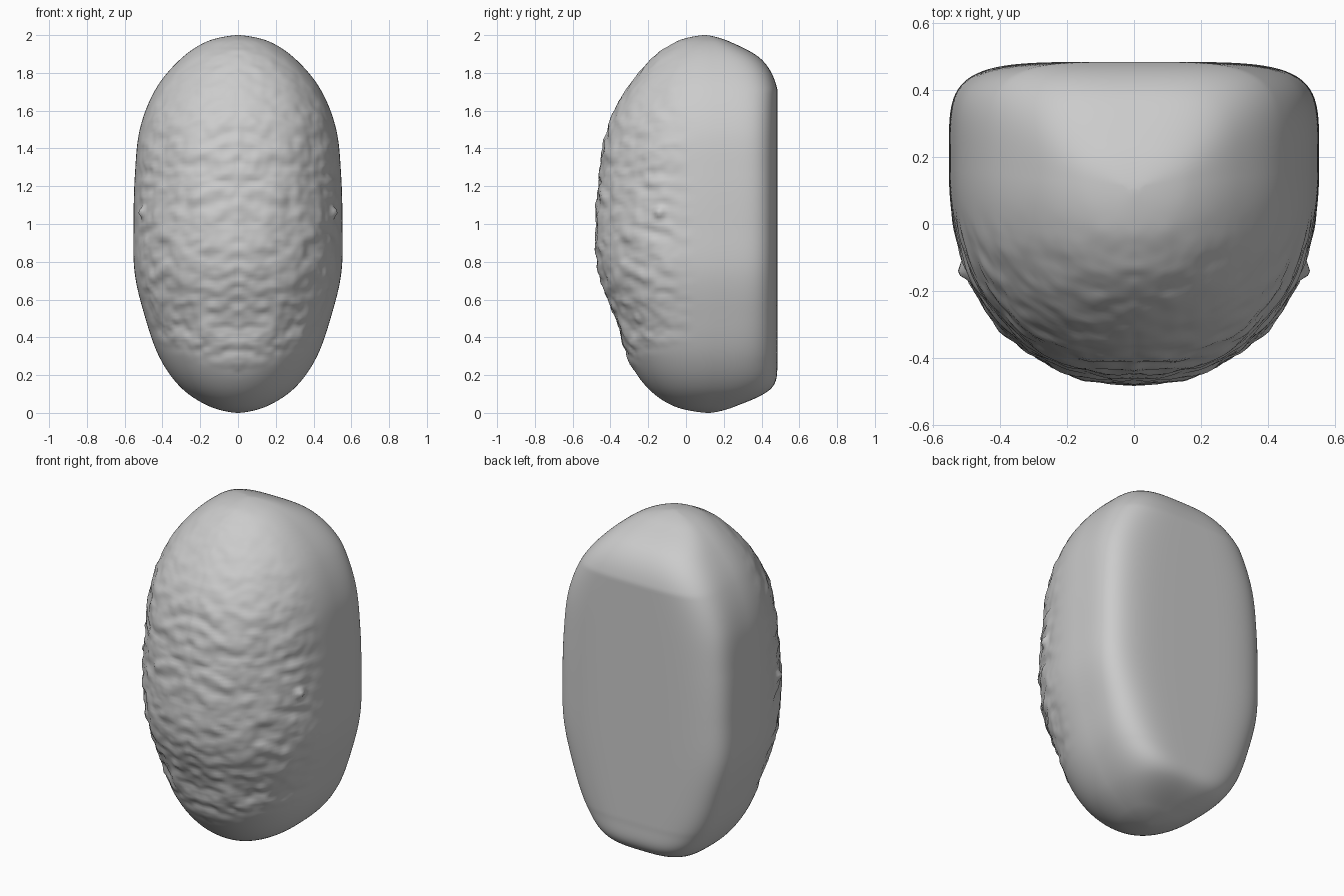
import bpy, bmesh, math
from mathutils import Vector, noise

if "Cube" in bpy.data.objects:
    bpy.data.objects.remove(bpy.data.objects["Cube"])

# Profiles sampled every 15 degrees from bottom pole to top pole (z = 1 - cos)
HALF_WIDTH = [0, .15, .302, .415, .49, .547, .553, .546, .52, .44, .312, .165, 0]
FRONT = [.12, -.06, -.205, -.31, -.375, -.46, -.48, -.46, -.42, -.32, -.19, -.05, .1]
BACK = [.12, .26, .455, .485, .485, .485, .485, .485, .485, .485, .405, .23, .1]
RINGS, SEGS = 170, 256


def sample(table, t):
    """Catmull-Rom lookup, t in 0..1."""
    f = t * (len(table) - 1)
    i = min(int(f), len(table) - 2)
    u = f - i
    p = [table[max(0, min(len(table) - 1, i + k))] for k in (-1, 0, 1, 2)]
    return 0.5 * (2 * p[1] + (p[2] - p[0]) * u
                  + (2 * p[0] - 5 * p[1] + 4 * p[2] - p[3]) * u * u
                  + (3 * p[1] - p[0] - 3 * p[2] + p[3]) * u ** 3)


def step(a, b, v):
    u = max(0.0, min(1.0, (v - a) / (b - a)))
    return u * u * (3 - 2 * u)


# Main body: rounded front, flat back with soft corners
bm = bmesh.new()
rings = []
for i in range(1, RINGS):
    t = i / RINGS
    z = 1 - math.cos(math.pi * t)
    w, f = sample(HALF_WIDTH, t), sample(FRONT, t)
    b = min(.485, sample(BACK, t))
    bulge = math.sin(math.pi * t)
    cy = max(f + .01, min(b - .01, .11 + .06 * bulge))
    ring = []
    for k in range(SEGS):
        a = 2 * math.pi * k / SEGS
        c, s = math.cos(a), math.sin(a)
        d, n = (b - cy, 2 + 3 * bulge) if s > 0 else (cy - f, 2 + .2 * bulge)
        r = (abs(c / w) ** n + abs(s / d) ** n) ** (-1 / n)
        ring.append(bm.verts.new((r * c, cy + r * s, z)))
    rings.append(ring)
for lo, hi in zip(rings, rings[1:]):
    for k in range(SEGS):
        j = (k + 1) % SEGS
        bm.faces.new((lo[k], lo[j], hi[j], hi[k]))
bottom = bm.verts.new((0, .12, 0))
top = bm.verts.new((0, .1, 2))
for k in range(SEGS):
    j = (k + 1) % SEGS
    bm.faces.new((bottom, rings[0][j], rings[0][k]))
    bm.faces.new((top, rings[-1][k], rings[-1][j]))
bm.normal_update()

# Mirrored ripples on the front and one small nub on each side
moves = []
for v in bm.verts:
    x, y, z = abs(v.co.x), v.co.y, v.co.z
    mask = step(.08, -.2, y) * step(.16, .3, z - .4 * x) * (1 - .6 * step(1.3, 1.8, z))
    ripple = noise.noise(Vector((x * 9, y * 9, z * 17 + x * 5)))
    ripple += .4 * noise.noise(Vector((x * 20 + 7, y * 20, z * 34)))
    gap = (Vector((x, y, z)) - Vector((.505, -.14, 1.06))).length
    nub = .028 * math.exp(-(gap / .028) ** 2)
    moves.append((v, v.normal * (.014 * mask * ripple + nub)))
for v, m in moves:
    v.co += m

mesh = bpy.data.meshes.new("body")
bm.to_mesh(mesh)
bm.free()
mesh.shade_smooth()
body = bpy.data.objects.new("body", mesh)
bpy.context.collection.objects.link(body)
